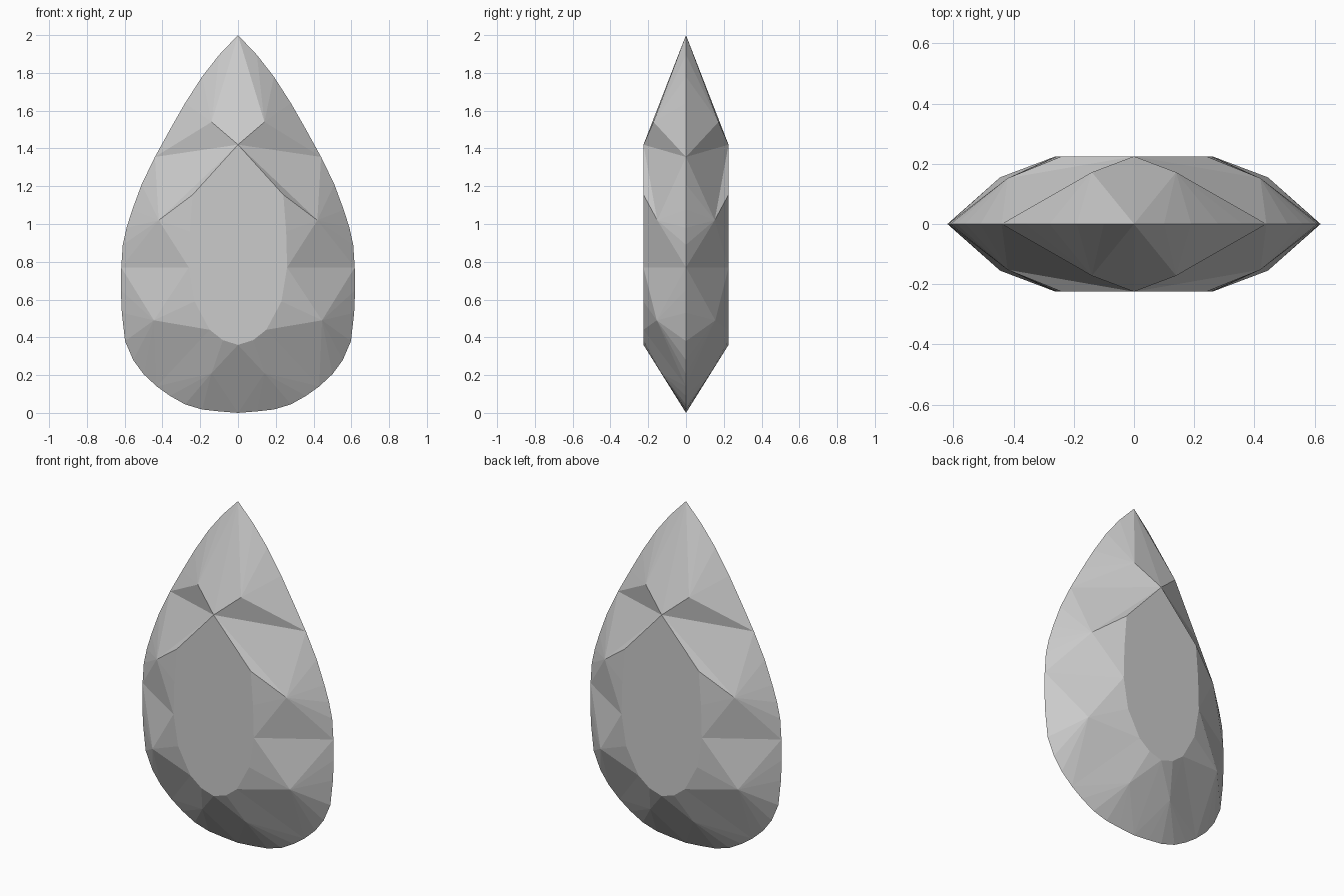
import bpy, bmesh

if "Cube" in bpy.data.objects:
    bpy.data.objects.remove(bpy.data.objects["Cube"])

# Half outline of the sharp rim (x, z), from the tip down to the base
rim = [(0, 2), (.1, 1.895), (.19, 1.78), (.28, 1.64), (.36, 1.5), (.44, 1.355),
       (.51, 1.21), (.56, 1.075), (.59, .98), (.61, .89), (.618, .77), (.62, .65),
       (.615, .53), (.598, .38), (.555, .28), (.5, .205), (.43, .14), (.36, .09),
       (.28, .045), (.19, .018), (.1, .008), (0, 0)]
# Half outline of the flat table face
table = [(0, 1.42), (.24, 1.155), (.255, .96), (.26, .77), (.23, .59),
         (.15, .44), (.08, .385), (0, .36)]
# Facet corners between table and rim (x, depth, z)
mid = [(.14, .172, 1.54), (.42, .152, 1.02), (.445, .155, .49), (.14, .13, .21)]
DEPTH = .225

R = [(x, 0, z) for x, z in rim]
T = [(x, DEPTH, z) for x, z in table]
a, b, c, d = mid


def fan(centre, pts):
    return [(centre, p, q) for p, q in zip(pts, pts[1:])]


# Facets of one quarter of the stone
facets = [tuple(T), (T[0], R[0], a), (T[7], d, R[21])]
facets += [(T[0], a, R[5]), (T[0], R[5], b)]       # upper kite
facets += [(T[3], b, R[10]), (T[3], R[10], c)]     # side diamond
facets += [(T[5], c, R[16]), (T[5], R[16], d)]     # lower kite
facets += fan(b, T[0:4]) + fan(c, T[3:6]) + fan(d, T[5:8])
facets += fan(a, R[0:6]) + fan(b, R[5:11]) + fan(c, R[10:17]) + fan(d, R[16:22])

# Reflect the quarter to all four sides and weld
bm = bmesh.new()
for sx in (1, -1):
    for sy in (1, -1):
        for f in facets:
            bm.faces.new([bm.verts.new((x * sx, y * sy, z)) for x, y, z in f])
bmesh.ops.remove_doubles(bm, verts=bm.verts[:], dist=1e-4)
bmesh.ops.recalc_face_normals(bm, faces=bm.faces[:])

mesh = bpy.data.meshes.new("teardrop_gem")
bm.to_mesh(mesh)
bm.free()
gem = bpy.data.objects.new("teardrop_gem", mesh)
bpy.context.collection.objects.link(gem)
